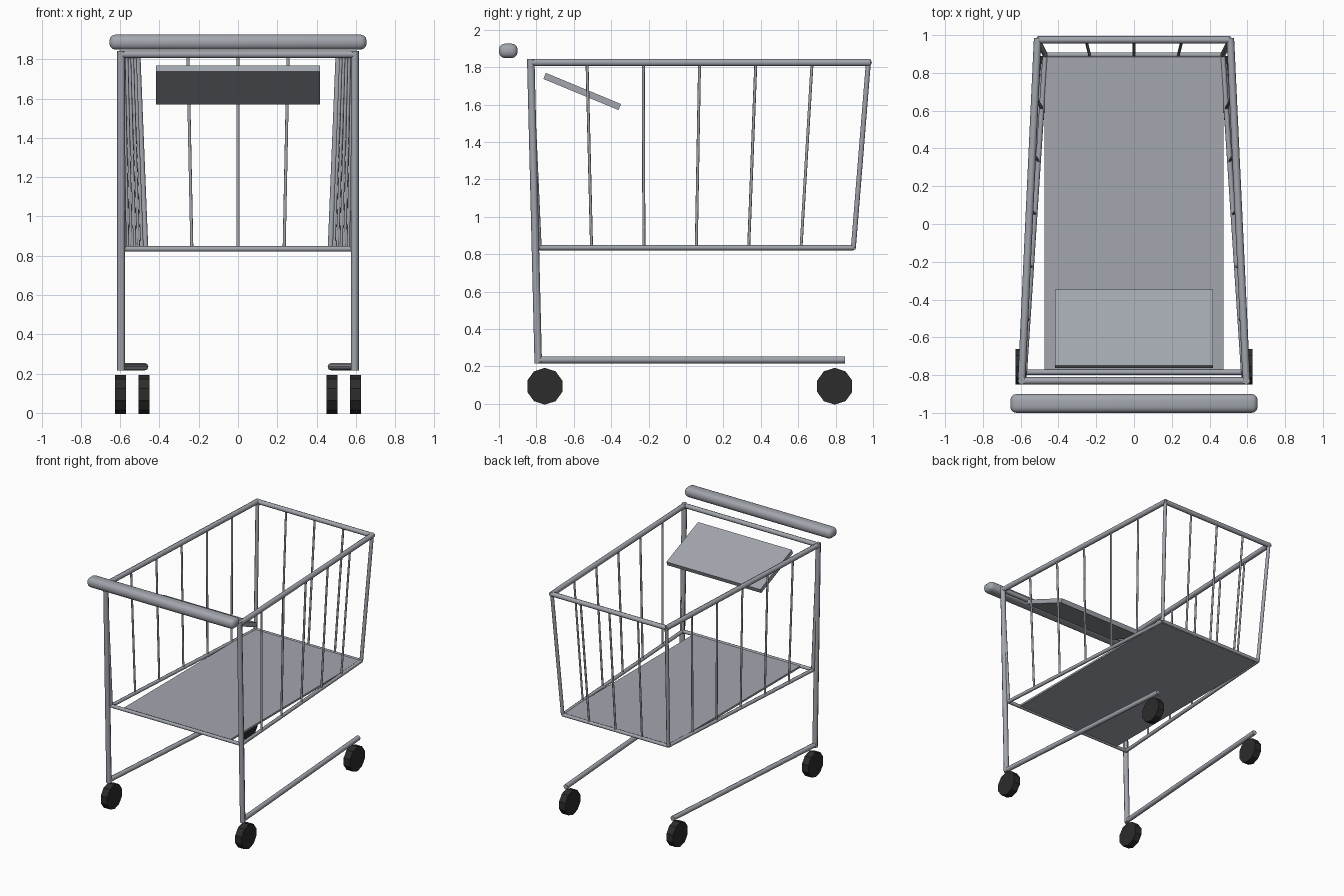
import bpy
import bmesh
import math
from mathutils import Vector, Matrix

cube = bpy.data.objects.get("Cube")
if cube:
    bpy.data.objects.remove(cube, do_unlink=True)


def material(name, colour):
    mat = bpy.data.materials.new(name)
    mat.use_nodes = True
    mat.diffuse_color = (*colour, 1)
    mat.node_tree.nodes["Principled BSDF"].inputs["Base Color"].default_value = (*colour, 1)
    return mat


STEEL = material("grey steel", (0.36, 0.38, 0.42))
RUBBER = material("black rubber", (0.025, 0.025, 0.025))


def finish(name, bm, mat, smooth=False):
    mesh = bpy.data.meshes.new(name)
    bm.to_mesh(mesh)
    bm.free()
    mesh.materials.append(mat)
    obj = bpy.data.objects.new(name, mesh)
    bpy.context.collection.objects.link(obj)
    if smooth:
        bpy.ops.object.select_all(action="DESELECT")
        obj.select_set(True)
        bpy.context.view_layer.objects.active = obj
        bpy.ops.object.shade_smooth_by_angle(angle=math.radians(50))
    return obj


def tube(name, start, end, radius, mat=STEEL, sides=8, smooth=True):
    """Straight cylinder between two points."""
    start, end = Vector(start), Vector(end)
    axis = end - start
    place = Matrix.Translation((start + end) / 2) @ axis.to_track_quat("Z", "Y").to_matrix().to_4x4()
    bm = bmesh.new()
    bmesh.ops.create_cone(bm, cap_ends=True, segments=sides, radius1=radius,
                          radius2=radius, depth=axis.length, matrix=place)
    return finish(name, bm, mat, smooth)


def box(name, centre, size, tilt=0, bevel=0):
    """Box turned about x, with optionally rounded edges."""
    bm = bmesh.new()
    bmesh.ops.create_cube(bm, size=1, matrix=Matrix.Diagonal((*size, 1)))
    if bevel:
        bmesh.ops.bevel(bm, geom=bm.edges[:], offset=bevel, segments=3,
                        profile=0.5, affect="EDGES")
    bm.transform(Matrix.Translation(centre) @ Matrix.Rotation(tilt, 4, "X"))
    return finish(name, bm, STEEL, bevel > 0)


# Basket corners on the left side
rim_front, rim_back = Vector((0.595, -0.83, 1.825)), Vector((0.51, 0.975, 1.825))
base_front, base_back = Vector((0.58, -0.785, 0.835)), Vector((0.47, 0.895, 0.835))
foot_front, foot_back = Vector((0.595, -0.79, 0.235)), Vector((0.475, 0.85, 0.235))


def mirrored(point):
    return Vector((-point.x, point.y, point.z))


# Parts repeated on both sides
for side in ("left", "right"):
    flip = (lambda p: p.copy()) if side == "left" else mirrored

    def side_tube(name, start, end, radius):
        tube(f"{side}_{name}", flip(start), flip(end), radius)

    lift = Vector((0, 0, 0.018))
    side_tube("front_post", foot_front - lift, rim_front + lift, 0.02)
    side_tube("chassis_rail", foot_front, foot_back, 0.019)
    side_tube("rim_rail", rim_front, rim_back + Vector((0, 0.01, 0)), 0.02)
    side_tube("base_rail", base_front, base_back, 0.014)
    side_tube("basket_front_corner", base_front, rim_front, 0.014)
    side_tube("basket_back_corner", base_back, rim_back, 0.014)
    for i in range(1, 6):
        side_tube(f"side_rod_{i}", base_front.lerp(base_back, i / 6),
                  rim_front.lerp(rim_back, i / 6), 0.008)

    # Ten-sided wheels, resting on a flat edge
    for end, x, y in (("front", 0.598, -0.755), ("back", 0.478, 0.795)):
        centre = flip(Vector((x, y, 0.094)))
        bm = bmesh.new()
        bmesh.ops.create_cone(bm, cap_ends=True, segments=10, radius1=0.0985,
                              radius2=0.0985, depth=0.057)
        bm.transform(Matrix.Translation(centre) @ Matrix.Rotation(math.pi / 2, 4, "Y")
                     @ Matrix.Rotation(math.pi / 2, 4, "Z"))
        finish(f"{side}_{end}_wheel", bm, RUBBER)

# Cross bars
tube("front_rim_bar", mirrored(rim_front), rim_front, 0.019)
tube("back_rim_bar", mirrored(rim_back), rim_back, 0.019)
tube("front_base_bar", mirrored(base_front), base_front, 0.014)
tube("back_base_bar", mirrored(base_back), base_back, 0.014)

# Back panel rods
for i in range(1, 4):
    tube(f"back_rod_{i}", mirrored(base_back).lerp(base_back, i / 4),
         mirrored(rim_back).lerp(rim_back, i / 4), 0.008)

# Floor, child seat and handle
box("basket_floor", (0, 0.06, 0.835), (0.95, 1.66, 0.015))
box("child_seat", (0, -0.555, 1.67), (0.835, 0.435, 0.035), tilt=math.radians(-22.5))
box("handle", (0, -0.95, 1.887), (1.31, 0.1, 0.077), bevel=0.032)
